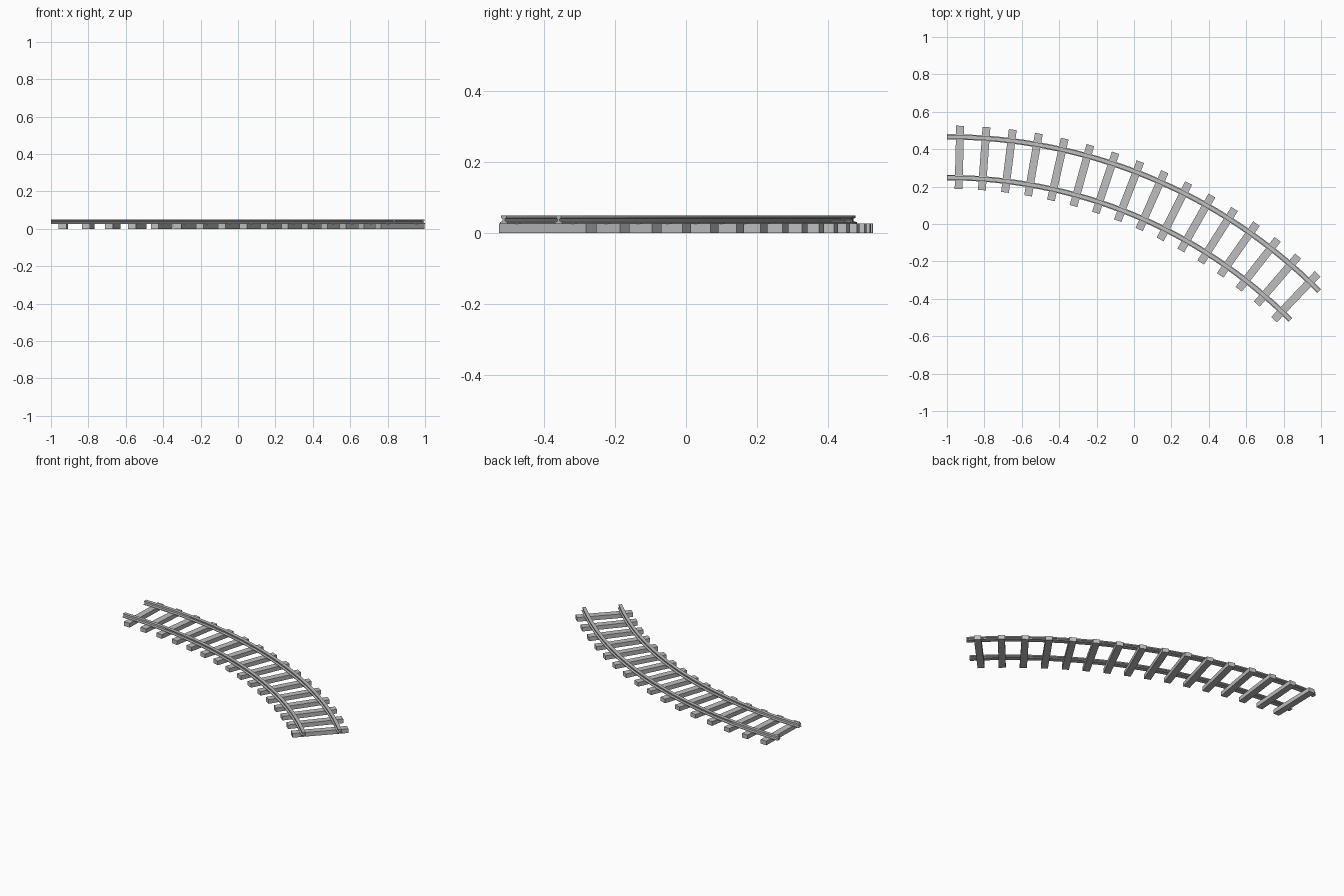
import bpy, bmesh, math
from mathutils import Matrix

if "Cube" in bpy.data.objects:
    bpy.data.objects.remove(bpy.data.objects["Cube"])

# Layout of the 45 degree bend
CX, CY = -1.0, -2.348
R_MID, HALF_GAUGE = 2.705, 0.109
ARC = math.radians(45)
SLEEPERS, SEGMENTS = 16, 32
SLEEPER_TOP = 0.027

grey = bpy.data.materials.new("grey")
grey.diffuse_color = (0.52, 0.52, 0.52, 1)
grey.use_nodes = True
grey.node_tree.nodes["Principled BSDF"].inputs["Base Color"].default_value = grey.diffuse_color


def add_object(name, bm):
    bmesh.ops.recalc_face_normals(bm, faces=bm.faces)
    mesh = bpy.data.meshes.new(name)
    bm.to_mesh(mesh)
    bm.free()
    mesh.materials.append(grey)
    obj = bpy.data.objects.new(name, mesh)
    bpy.context.collection.objects.link(obj)
    return obj


# Rail cross-section: foot, web and head (half outline, then mirrored)
half = [(0.0145, 0.026), (0.0145, 0.0305), (0.0045, 0.034),
        (0.0045, 0.040), (0.0105, 0.043), (0.0105, 0.050)]
profile = half + [(-u, z) for u, z in reversed(half)]


def rail(name, radius):
    bm = bmesh.new()
    rings = []
    for i in range(SEGMENTS + 1):
        a = ARC * i / SEGMENTS
        rings.append([bm.verts.new((CX + (radius + u) * math.sin(a),
                                    CY + (radius + u) * math.cos(a), z))
                      for u, z in profile])
    n = len(profile)
    for r0, r1 in zip(rings, rings[1:]):
        for k in range(n):
            bm.faces.new((r0[k], r0[(k + 1) % n], r1[(k + 1) % n], r1[k]))
    bm.faces.new(rings[0])
    bm.faces.new(rings[-1])
    obj = add_object(name, bm)
    bpy.ops.object.select_all(action='DESELECT')
    obj.select_set(True)
    bpy.context.view_layer.objects.active = obj
    bpy.ops.object.shade_smooth_by_angle(angle=math.radians(15))


rail("outer_rail", R_MID + HALF_GAUGE)
rail("inner_rail", R_MID - HALF_GAUGE)

# Sleepers: evenly spaced boxes pointing at the bend centre
for i in range(SLEEPERS):
    a = ARC * (i + 0.5) / SLEEPERS
    bm = bmesh.new()
    place = (Matrix.Translation((CX, CY, 0)) @ Matrix.Rotation(-a, 4, 'Z')
             @ Matrix.Translation((0, R_MID, SLEEPER_TOP / 2))
             @ Matrix.Diagonal((0.042, 0.338, SLEEPER_TOP, 1)))
    bmesh.ops.create_cube(bm, size=1, matrix=place)
    add_object(f"sleeper_{i + 1:02d}", bm)
